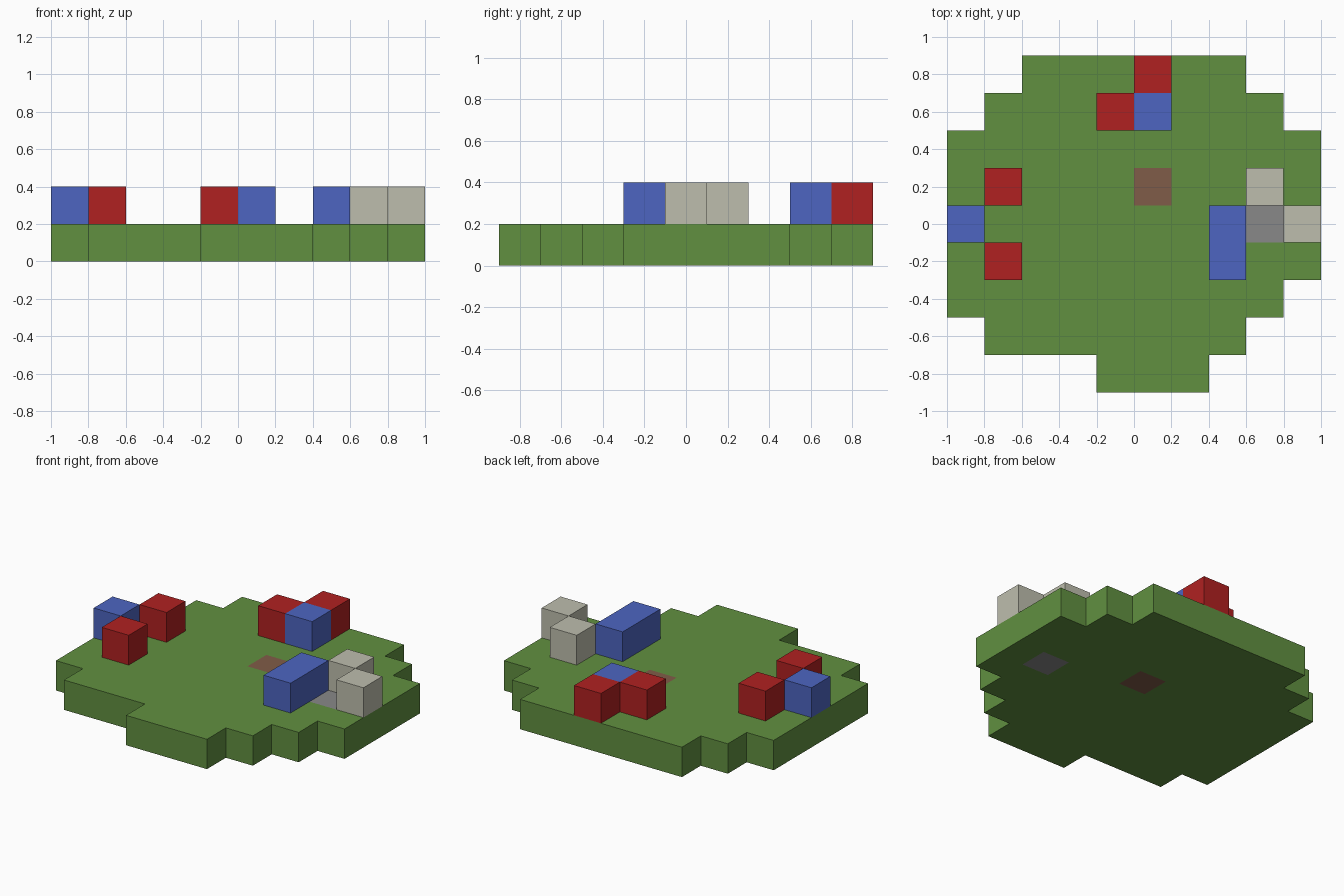
import bpy
import bmesh
from mathutils import Vector

default = bpy.data.objects.get("Cube")
if default:
    bpy.data.objects.remove(default, do_unlink=True)

CELL = 0.2
ORIGIN = Vector((-1.0, -0.9, 0.0))  # front right corner of the cell grid


def make_material(name, rgb):
    """Flat material from 8-bit display values, stored as linear."""
    linear = [((c / 255 + 0.055) / 1.055) ** 2.4 for c in rgb]
    mat = bpy.data.materials.new(name)
    mat.use_nodes = True
    mat.diffuse_color = (*linear, 1)
    mat.node_tree.nodes["Principled BSDF"].inputs["Base Color"].default_value = (*linear, 1)
    return mat


grass = make_material("grass green", (97, 144, 64))
red = make_material("brick red", (176, 33, 33))
blue = make_material("block blue", (77, 101, 193))
pale = make_material("pale stone", (190, 190, 174))
grey = make_material("mid grey", (136, 136, 136))
brown = make_material("soil brown", (128, 92, 72))


def build_blocks(name, cells, layer, mat):
    """Closed shell around a set of (column, row) cells on one layer."""
    cells = set(cells)
    bm = bmesh.new()
    for col, row in cells:
        centre = ORIGIN + CELL * Vector((col + 0.5, row + 0.5, layer + 0.5))
        for axis in range(3):
            for sign in (-1, 1):
                n = Vector((0, 0, 0))
                n[axis] = sign
                if axis < 2 and (col + int(n.x), row + int(n.y)) in cells:
                    continue
                u = Vector((0, 0, 0))
                u[(axis + 1) % 3] = 1
                v = n.cross(u)
                corners = (-u - v, u - v, u + v, v - u)
                bm.faces.new([bm.verts.new(centre + (n + c) * CELL / 2) for c in corners])
    bmesh.ops.remove_doubles(bm, verts=bm.verts[:], dist=0.001)
    mesh = bpy.data.meshes.new(name)
    bm.to_mesh(mesh)
    bm.free()
    mesh.materials.append(mat)
    obj = bpy.data.objects.new(name, mesh)
    bpy.context.collection.objects.link(obj)
    return obj


# Ground slab: first and last column of each row, front to back
spans = [(4, 7), (1, 8), (0, 9)] + [(0, 10)] * 4 + [(1, 9), (2, 8)]
ground = {(c, r) for r, (a, b) in enumerate(spans) for c in range(a, b)}

# Patches set into the ground, right through to the underside
soil, stone = (5, 5), (8, 4)
build_blocks("ground", ground - {soil, stone}, 0, grass)
build_blocks("soil_patch", [soil], 0, brown)
build_blocks("stone_patch", [stone], 0, grey)

# Blocks standing on the ground
standing = [
    ("right_blue_block", [(0, 4)], blue),
    ("right_front_red_block", [(1, 3)], red),
    ("right_back_red_block", [(1, 5)], red),
    ("back_blue_block", [(5, 7)], blue),
    ("back_side_red_block", [(4, 7)], red),
    ("back_edge_red_block", [(5, 8)], red),
    ("left_long_blue_block", [(7, 3), (7, 4)], blue),
    ("left_back_pale_block", [(8, 5)], pale),
    ("left_edge_pale_block", [(9, 4)], pale),
]
for name, cells, mat in standing:
    build_blocks(name, cells, 1, mat)
